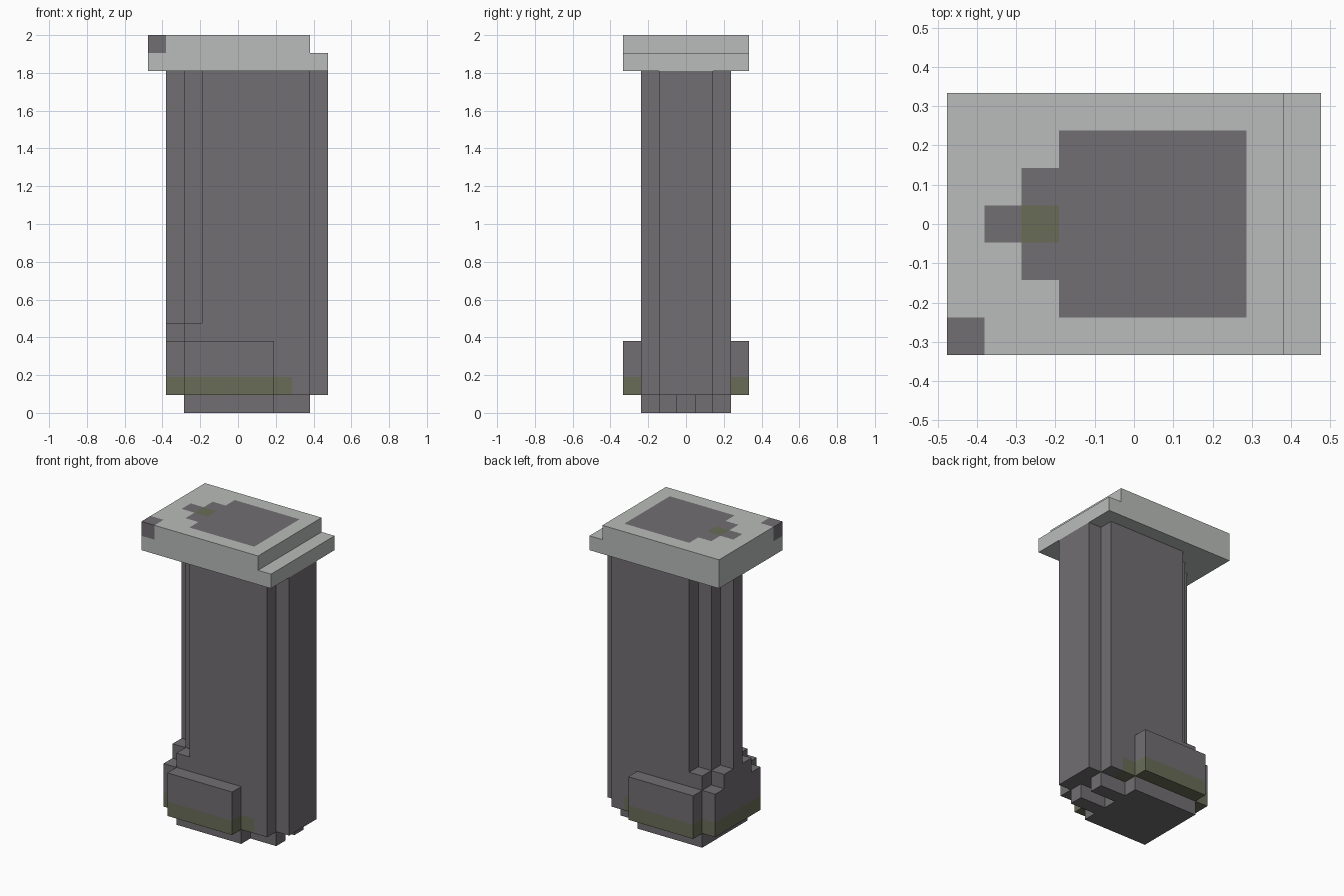
import bpy
import bmesh
from math import radians
from mathutils import Vector
from itertools import product

cube = bpy.data.objects.get("Cube")
if cube:
    bpy.data.objects.remove(cube, do_unlink=True)

UNIT = 2 / 21                      # the model sits on a grid of small blocks
CENTRE = Vector((5, 3.5, 0))


def material(name, rgb):
    mat = bpy.data.materials.new(name)
    mat.use_nodes = True
    mat.diffuse_color = (*rgb, 1)
    mat.node_tree.nodes["Principled BSDF"].inputs["Base Color"].default_value = (*rgb, 1)
    return mat


MATERIALS = [material("dark grey", (0.165, 0.156, 0.165)),
             material("light grey", (0.485, 0.503, 0.491)),
             material("olive", (0.140, 0.152, 0.096))]
DARK, LIGHT, OLIVE = range(3)


def cells(*boxes):
    """All grid cells inside boxes given as (x range, y range, z range)."""
    return {c for box in boxes for c in product(*(range(*r) for r in box))}


def build(name, filled, paint):
    """Skin a set of cells, colour each face by its cell, and merge flat areas."""
    bm = bmesh.new()
    for cell in sorted(filled):
        for axis, side in product(range(3), (0, 1)):
            step = [0, 0, 0]
            step[axis] = 2 * side - 1
            if tuple(c + s for c, s in zip(cell, step)) in filled:
                continue
            u, v = Vector((0, 0, 0)), Vector((0, 0, 0))
            u[(axis + 1) % 3] = v[(axis + 2) % 3] = 1
            start = Vector(cell)
            start[axis] += side
            ring = [start, start + u, start + u + v, start + v]
            if not side:
                ring.reverse()
            face = bm.faces.new([bm.verts.new((p - CENTRE) * UNIT) for p in ring])
            face.material_index = paint(*cell)
    bmesh.ops.remove_doubles(bm, verts=bm.verts, dist=UNIT / 100)
    bmesh.ops.dissolve_limit(bm, angle_limit=radians(1), verts=bm.verts,
                             edges=bm.edges, delimit={'MATERIAL'})
    mesh = bpy.data.meshes.new(name)
    bm.to_mesh(mesh)
    bm.free()
    for mat in MATERIALS:
        mesh.materials.append(mat)
    obj = bpy.data.objects.new(name, mesh)
    bpy.context.collection.objects.link(obj)
    return obj


# Plan shapes of the stepped fin on the left-hand end of the column
BODY = ((3, 9), (1, 6))
STEP = ((2, 3), (2, 5))
FIN = ((1, 2), (3, 4))


def band(x, y, z):
    """Olive stripe around the lowest layer of the foot."""
    outer = y < 2 or y > 4 or x == 1
    return OLIVE if z == 1 and x < 8 and outer else DARK


def cap_paint(x, y, z):
    """Dark column outline on the cap, an olive spot and one dark corner."""
    if z < 20:
        return LIGHT
    if (x, y) == (2, 3):
        return OLIVE
    outline = any(a <= x < b and c <= y < d
                  for (a, b), (c, d) in (((3, 8), (1, 6)), STEP, FIN))
    return DARK if outline or (x, y) == (0, 0) else LIGHT


# Cap with a lowered ledge at one end
build("cap", cells(((0, 10), (0, 7), (19, 20)), ((0, 9), (0, 7), (20, 21))), cap_paint)

# Column with its stepped ends, and the wider foot block
build("column", cells(
    (*BODY, (1, 19)), ((9, 10), (2, 5), (1, 19)),
    (*STEP, (5, 19)), (*FIN, (5, 19)),
    ((1, 3), (1, 6), (1, 4)),
    ((2, 3), (1, 6), (4, 5)), ((1, 2), (2, 5), (4, 5))), band)

# Pads on both sides of the foot
for label, row in (("front_pad", 0), ("back_pad", 6)):
    build(label, cells(((2, 7), (row, row + 1), (1, 4))), band)

# Sole with two prongs
build("sole", cells(((2, 7), (1, 6), (0, 1)), ((7, 9), (2, 3), (0, 1)),
                    ((7, 9), (4, 5), (0, 1))), lambda x, y, z: DARK)
